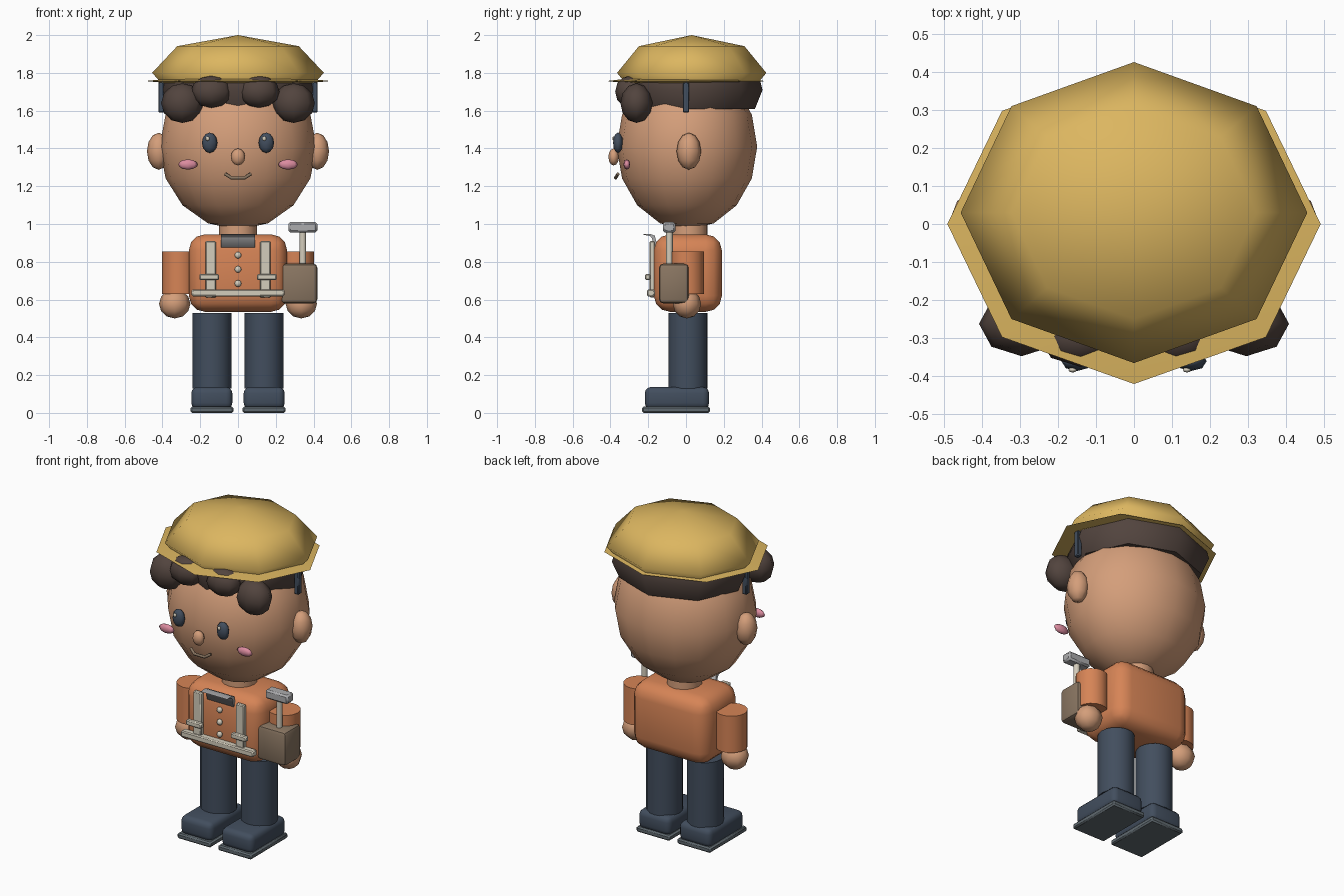
import bpy, bmesh, math
from mathutils import Matrix, Vector

if "Cube" in bpy.data.objects:
    bpy.data.objects.remove(bpy.data.objects["Cube"])


def srgb(r, g, b):
    lin = lambda c: (c / 255 / 12.92) if c < 10 else ((c / 255 + 0.055) / 1.055) ** 2.4
    return (lin(r), lin(g), lin(b), 1)


def material(name, *rgb):
    m = bpy.data.materials.new(name)
    m.diffuse_color = srgb(*rgb)
    m.use_nodes = True
    m.node_tree.nodes["Principled BSDF"].inputs["Base Color"].default_value = m.diffuse_color
    return m


SKIN = material("skin", 212, 158, 122)
YELLOW = material("hat_yellow", 220, 182, 96)
HAIR = material("hair_brown", 82, 68, 62)
NAVY = material("navy", 66, 78, 94)
ORANGE = material("shirt_orange", 214, 132, 86)
CREAM = material("cream", 212, 205, 188)
GREY = material("light_grey", 172, 172, 174)
LEATHER = material("leather_brown", 138, 118, 98)
PINK = material("cheek_pink", 220, 140, 160)
SOLE = material("sole_grey", 96, 106, 112)


def finish(name, bm, mat, angle=40):
    """Turn a bmesh into a smooth-by-angle object."""
    bmesh.ops.recalc_face_normals(bm, faces=bm.faces[:])
    me = bpy.data.meshes.new(name)
    bm.to_mesh(me)
    bm.free()
    me.materials.append(mat)
    me.shade_smooth()
    me.set_sharp_from_angle(angle=math.radians(angle))
    ob = bpy.data.objects.new(name, me)
    bpy.context.collection.objects.link(ob)
    return ob


def ball(name, centre, radii, mat, segs=8, rings=6):
    bm = bmesh.new()
    bmesh.ops.create_uvsphere(bm, u_segments=segs, v_segments=rings, radius=1)
    bmesh.ops.transform(bm, verts=bm.verts,
                        matrix=Matrix.Translation(centre) @ Matrix.Diagonal((*radii, 1)))
    return finish(name, bm, mat, 95)


def box(name, lo, hi, mat, bevel=0.0, segs=3):
    lo, hi = Vector(lo), Vector(hi)
    bm = bmesh.new()
    bmesh.ops.create_cube(bm, size=1)
    bmesh.ops.transform(bm, verts=bm.verts,
                        matrix=Matrix.Translation((lo + hi) / 2) @ Matrix.Diagonal((*(hi - lo), 1)))
    if bevel:
        bmesh.ops.bevel(bm, geom=bm.edges[:], offset=bevel, segments=segs,
                        profile=0.5, affect='EDGES')
    return finish(name, bm, mat)


def cylinder(name, x, y, z0, z1, r, mat, segs=16):
    bm = bmesh.new()
    bmesh.ops.create_cone(bm, cap_ends=True, segments=segs, radius1=r, radius2=r, depth=z1 - z0)
    bmesh.ops.translate(bm, verts=bm.verts, vec=(x, y, (z0 + z1) / 2))
    return finish(name, bm, mat)


def lathe(name, rings, y, mat, segs=8):
    """Stack of elliptical rings (rx, ry, z), closed at both ends."""
    bm = bmesh.new()
    loops = []
    for rx, ry, z in rings:
        loops.append([bm.verts.new((rx * math.cos(k * math.tau / segs),
                                    y + ry * math.sin(k * math.tau / segs), z))
                      for k in range(segs)])
    for a, b in zip(loops, loops[1:]):
        for k in range(segs):
            j = (k + 1) % segs
            bm.faces.new((a[k], a[j], b[j], b[k]))
    bm.faces.new(loops[0])
    bm.faces.new(loops[-1])
    return finish(name, bm, mat, 50)


# Head, neck and face
ball("head", (0, 0.005, 1.41), (0.415, 0.372, 0.44), SKIN, 16, 8)
cylinder("neck", 0, 0.015, 0.90, 1.04, 0.10, SKIN)
ball("nose", (0, -0.383, 1.355), (0.038, 0.028, 0.045), SKIN)

curve = bpy.data.curves.new("mouth", 'CURVE')
curve.dimensions = '3D'
curve.bevel_depth = 0.009
curve.bevel_resolution = 1
curve.use_fill_caps = True
path = [(-0.068, -0.36, 1.265), (-0.035, -0.373, 1.244), (0.035, -0.373, 1.244), (0.068, -0.36, 1.265)]
spline = curve.splines.new('POLY')
spline.points.add(len(path) - 1)
for p, co in zip(spline.points, path):
    p.co = (*co, 1)
curve.materials.append(LEATHER)
bpy.context.collection.objects.link(bpy.data.objects.new("mouth", curve))

# Hair band and front curls
lathe("hair", [(0.375, 0.335, 1.61), (0.42, 0.375, 1.71), (0.40, 0.36, 1.77)], 0.03, HAIR)
ball("front_curl_left", (-0.14, -0.295, 1.70), (0.11, 0.08, 0.085), HAIR)
ball("front_curl_right", (0.11, -0.295, 1.70), (0.11, 0.08, 0.085), HAIR)

# Helmet dome and thin brim
ball("hat_dome", (0, 0.03, 1.80), (0.455, 0.395, 0.20), YELLOW, 8, 4)
ball("hat_brim", (0, 0, 1.757), (0.49, 0.42, 0.02), YELLOW, 8, 4)

# Torso
box("torso", (-0.26, -0.17, 0.535), (0.26, 0.19, 0.945), ORANGE, 0.085, 3)

# Paired parts
for side, s in (("left", -1), ("right", 1)):
    def pair(x0, x1):
        return sorted((s * x0, s * x1))

    ball("ear_" + side, (s * 0.42, 0.015, 1.385), (0.062, 0.065, 0.098), SKIN)
    ball("eye_" + side, (s * 0.15, -0.36, 1.43), (0.041, 0.026, 0.054), NAVY)
    ball("eye_glint_" + side, (s * 0.15 - 0.011, -0.383, 1.452), (0.011, 0.007, 0.012), CREAM)
    ball("cheek_" + side, (s * 0.265, -0.313, 1.315), (0.052, 0.018, 0.027), PINK)
    ball("side_curl_" + side, (s * 0.295, -0.262, 1.64), (0.112, 0.085, 0.105), HAIR)
    a, b = pair(0.392, 0.422)
    strap = box("hat_strap_" + side, (a, -0.017, 1.59), (b, 0.017, 1.75), NAVY, 0.005, 1)
    cylinder("sleeve_" + side, s * 0.312, 0.005, 0.63, 0.855, 0.09, ORANGE, 16)
    ball("hand_" + side, (s * 0.335, 0.005, 0.577), (0.083, 0.075, 0.077), SKIN)
    cylinder("leg_" + side, s * 0.138, 0.01, 0.13, 0.53, 0.103, NAVY, 20)
    a, b = pair(0.03, 0.247)
    box("shoe_" + side, (a, -0.218, 0.02), (b, 0.122, 0.137), NAVY, 0.033, 3)
    a, b = pair(0.025, 0.252)
    box("sole_" + side, (a, -0.233, 0.0), (b, 0.126, 0.033), SOLE, 0.008, 1)
    a, b = pair(0.117, 0.172)
    box("suspender_" + side, (a, -0.192, 0.61), (b, -0.165, 0.91), CREAM, 0.005, 1)
    a, b = pair(0.10, 0.205)
    box("buckle_" + side, (a, -0.217, 0.703), (b, -0.188, 0.735), CREAM, 0.006, 1)

# Shirt front: belt, buttons and folded collar
box("belt", (-0.245, -0.207, 0.617), (0.245, -0.165, 0.653), CREAM, 0.006, 1)
for i in range(3):
    ball("button_%d" % (i + 1), (0, -0.178, 0.835 - 0.075 * i), (0.018, 0.015, 0.018), CREAM)

bm = bmesh.new()
profile = [(-0.172, 0.875), (-0.18, 0.925), (-0.19, 0.936), (-0.235, 0.945),
           (-0.19, 0.948), (-0.165, 0.938), (-0.15, 0.875)]
ends = [[bm.verts.new((x, y, z)) for y, z in profile] for x in (-0.09, 0.09)]
n = len(profile)
for i in range(n):
    j = (i + 1) % n
    bm.faces.new((ends[0][i], ends[0][j], ends[1][j], ends[1][i]))
for e in ends:
    bm.faces.new(e)
finish("collar", bm, GREY, 85)

# Tool pouch and hammer
box("pouch", (0.225, -0.143, 0.58), (0.42, 0.015, 0.79), LEATHER, 0.022, 2)
cylinder("hammer_handle", 0.343, -0.088, 0.75, 0.97, 0.018, CREAM, 10)
box("hammer_head", (0.267, -0.122, 0.955), (0.42, -0.056, 1.01), GREY, 0.01, 1)
